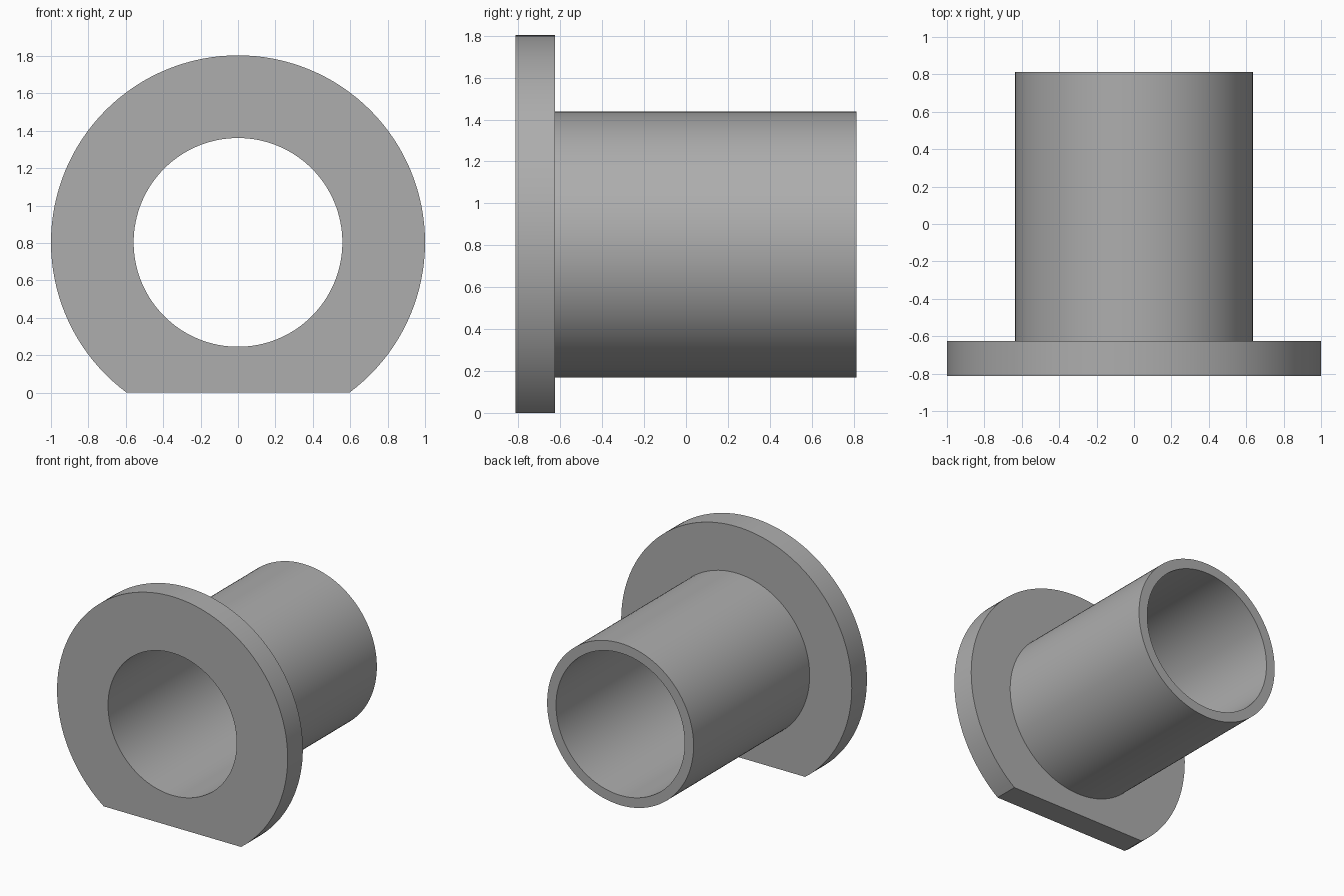
import bpy
import bmesh
from math import sin, cos, tau, radians

cube = bpy.data.objects.get("Cube")
if cube:
    bpy.data.objects.remove(cube, do_unlink=True)

SEGMENTS = 128
FLAT_HALF = 13 * tau / SEGMENTS      # half angle covered by the flat
AXIS_Z = cos(FLAT_HALF)              # bore axis height above the flat
FLANGE_R, TUBE_R, BORE_R = 1.0, 0.635, 0.558
FRONT, SHOULDER, BACK = -0.813, -0.625, 0.813

metal = bpy.data.materials.new("plain grey")
metal.use_nodes = True
grey = (0.42, 0.42, 0.42, 1)
metal.diffuse_color = grey
metal.node_tree.nodes["Principled BSDF"].inputs["Base Color"].default_value = grey


def ring(bm, radius, y):
    """Circle around the y axis, cut level at the ground."""
    verts = []
    for i in range(SEGMENTS):
        a = i * tau / SEGMENTS       # measured from straight down
        r = min(radius, AXIS_Z / cos(a)) if cos(a) > 0.01 else radius
        verts.append(bm.verts.new((r * sin(a), y, AXIS_Z - r * cos(a))))
    return verts


# Flanged sleeve: closed cross-section lofted around the bore axis
profile = [(BORE_R, FRONT), (FLANGE_R, FRONT), (FLANGE_R, SHOULDER),
           (TUBE_R, SHOULDER), (TUBE_R, BACK), (BORE_R, BACK)]
bm = bmesh.new()
rings = [ring(bm, r, y) for r, y in profile]
for a, b in zip(rings, rings[1:] + rings[:1]):
    for i in range(SEGMENTS):
        j = (i + 1) % SEGMENTS
        bm.faces.new((a[i], a[j], b[j], b[i]))
bmesh.ops.recalc_face_normals(bm, faces=bm.faces)

mesh = bpy.data.meshes.new("flanged_sleeve")
bm.to_mesh(mesh)
bm.free()
mesh.materials.append(metal)
sleeve = bpy.data.objects.new("flanged_sleeve", mesh)
bpy.context.collection.objects.link(sleeve)

# Smooth round walls, sharp rims
bpy.context.view_layer.objects.active = sleeve
sleeve.select_set(True)
bpy.ops.object.shade_smooth_by_angle(angle=radians(30))
